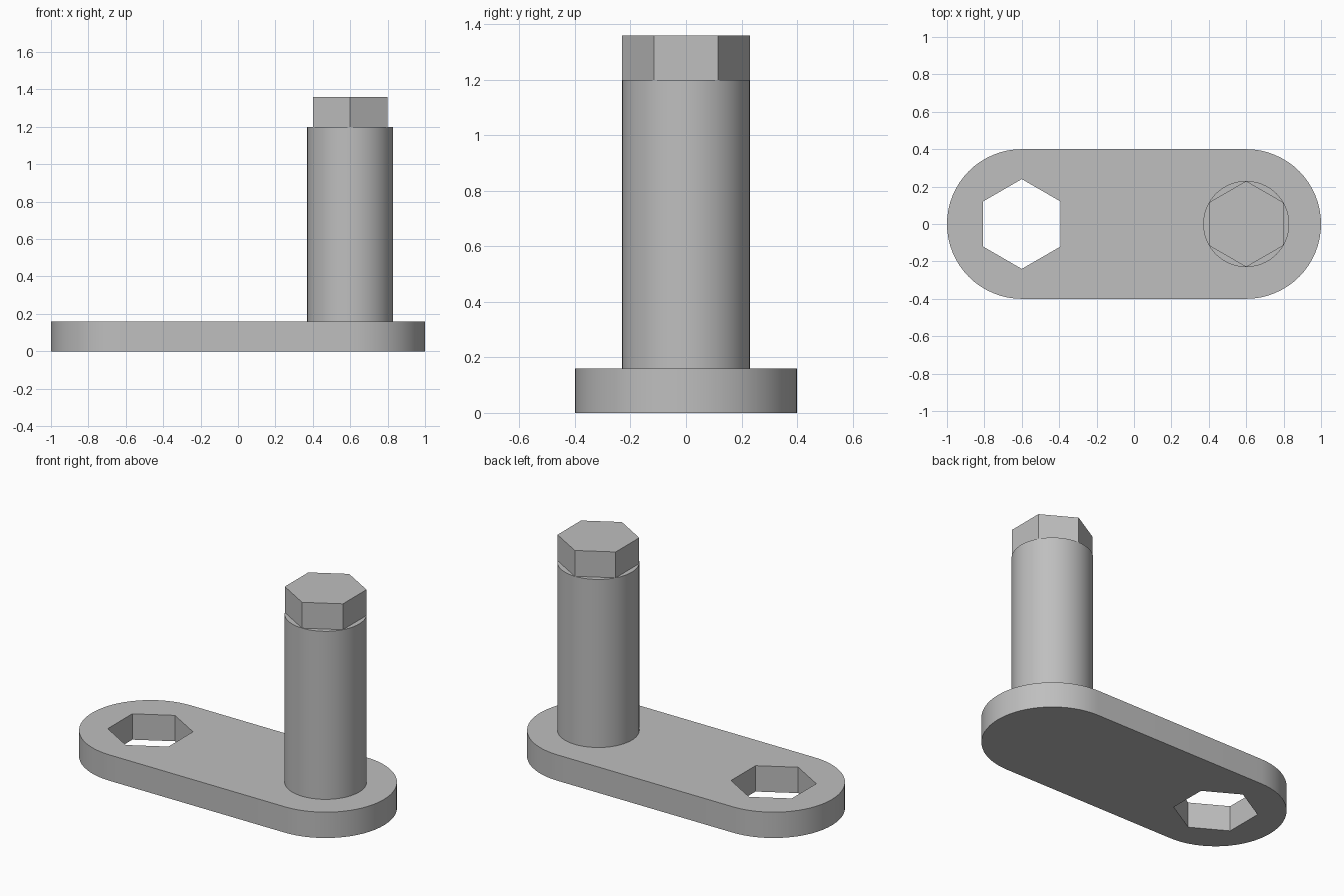
import bpy
import bmesh
from math import cos, sin, pi

if "Cube" in bpy.data.objects:
    bpy.data.objects.remove(bpy.data.objects["Cube"], do_unlink=True)

END_X = 0.6          # distance of both ends from the middle
PLATE_R, PLATE_TOP = 0.4, 0.16
PIN_R, PIN_TOP = 0.23, 1.2
HOLE_R, HEAD_TOP = 0.24, 1.36

steel = bpy.data.materials.new("plain grey metal")
steel.use_nodes = True
GREY = (0.52, 0.52, 0.52, 1)
steel.diffuse_color = GREY
steel.node_tree.nodes["Principled BSDF"].inputs["Base Color"].default_value = GREY


def arc(cx, radius, start, sweep, steps):
    """Points on a circle around (cx, 0)."""
    return [(cx + radius * cos(start + sweep * i / steps),
             radius * sin(start + sweep * i / steps)) for i in range(steps)]


def hexagon(cx, radius):
    """Hexagon with corners pointing along y."""
    return arc(cx, radius, pi / 2, 2 * pi, 6)


def prism(name, loops, bottom, top):
    """Extrude an outline, with optional hole outlines, into a solid."""
    bm = bmesh.new()
    edges = []
    for loop in loops:
        verts = [bm.verts.new((x, y, bottom)) for x, y in loop]
        edges += [bm.edges.new((v, verts[i - 1])) for i, v in enumerate(verts)]
    if len(loops) == 1:
        bm.faces.new(verts)
    else:
        bmesh.ops.triangle_fill(bm, edges=edges, use_beauty=True)
    cap = bmesh.ops.extrude_face_region(bm, geom=bm.faces[:], use_keep_orig=True)
    moved = [g for g in cap["geom"] if isinstance(g, bmesh.types.BMVert)]
    bmesh.ops.translate(bm, verts=moved, vec=(0, 0, top - bottom))
    bmesh.ops.recalc_face_normals(bm, faces=bm.faces[:])
    mesh = bpy.data.meshes.new(name)
    bm.to_mesh(mesh)
    bm.free()
    mesh.materials.append(steel)
    obj = bpy.data.objects.new(name, mesh)
    bpy.context.collection.objects.link(obj)
    bpy.ops.object.select_all(action="DESELECT")
    obj.select_set(True)
    bpy.context.view_layer.objects.active = obj
    bpy.ops.object.shade_smooth_by_angle(angle=pi / 6)
    return obj


# Rounded arm plate with a hexagonal socket through its right end
outline = (arc(END_X, PLATE_R, -pi / 2, pi, 32) + [(END_X, PLATE_R)]
           + arc(-END_X, PLATE_R, pi / 2, pi, 32) + [(-END_X, -PLATE_R)])
prism("arm_plate", [outline, hexagon(-END_X, HOLE_R)], 0, PLATE_TOP)

# Round pin standing on the left end
prism("pin", [arc(END_X, PIN_R, 0, 2 * pi, 64)], PLATE_TOP, PIN_TOP)

# Hexagonal head on the pin
prism("hex_head", [hexagon(END_X, PIN_R)], PIN_TOP, HEAD_TOP)
